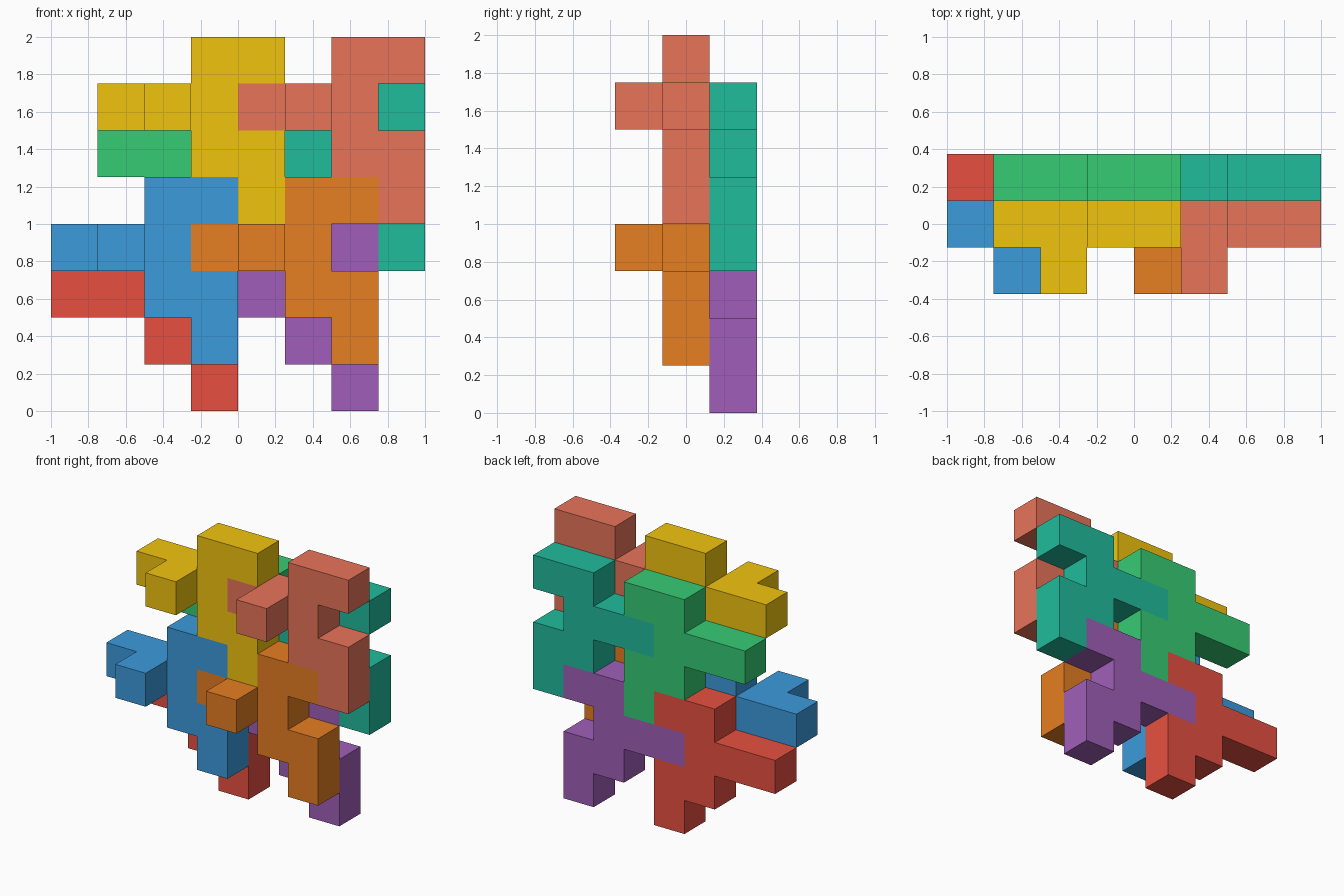
import bpy, bmesh

if "Cube" in bpy.data.objects:
    bpy.data.objects.remove(bpy.data.objects["Cube"])

U = 0.25  # cell size

# One repeating piece: (column, layer, row) cells in the middle layer, plus an optional front knob
BODY = [(2, 3), (3, 3), (0, 2), (1, 2), (2, 2), (2, 1), (3, 1), (3, 0)]
KNOB = (1, -1, 2)

# The six sides of a cell: outward direction and corners
SIDES = [
    ((-1, 0, 0), [(0, 0, 0), (0, 0, 1), (0, 1, 1), (0, 1, 0)]),
    ((1, 0, 0), [(1, 0, 0), (1, 1, 0), (1, 1, 1), (1, 0, 1)]),
    ((0, -1, 0), [(0, 0, 0), (1, 0, 0), (1, 0, 1), (0, 0, 1)]),
    ((0, 1, 0), [(0, 1, 0), (0, 1, 1), (1, 1, 1), (1, 1, 0)]),
    ((0, 0, -1), [(0, 0, 0), (0, 1, 0), (1, 1, 0), (1, 0, 0)]),
    ((0, 0, 1), [(0, 0, 1), (1, 0, 1), (1, 1, 1), (0, 1, 1)]),
]


def srgb(hex_code):
    vals = [int(hex_code[i:i + 2], 16) / 255 for i in (0, 2, 4)]
    return [v / 12.92 if v <= 0.04045 else ((v + 0.055) / 1.055) ** 2.4 for v in vals] + [1.0]


def piece(name, offset, hex_code, knob):
    ox, oy, oz = offset
    cells = {(x, 0, z) for x, z in BODY}
    if knob:
        cells.add(KNOB)
    bm = bmesh.new()
    # Only the outer skin of the joined cells
    for c in sorted(cells):
        for d, corners in SIDES:
            if tuple(a + b for a, b in zip(c, d)) in cells:
                continue
            bm.faces.new([bm.verts.new(((c[0] + ox + p[0] - 4) * U,
                                        (c[1] + oy + p[1] - 1.5) * U,
                                        (c[2] + oz + p[2]) * U)) for p in corners])
    bmesh.ops.remove_doubles(bm, verts=bm.verts[:], dist=1e-4)
    mesh = bpy.data.meshes.new(name)
    bm.to_mesh(mesh)
    bm.free()
    mat = bpy.data.materials.new(name + "_colour")
    mat.diffuse_color = srgb(hex_code)
    mat.use_nodes = True
    mat.node_tree.nodes["Principled BSDF"].inputs["Base Color"].default_value = mat.diffuse_color
    mesh.materials.append(mat)
    obj = bpy.data.objects.new(name, mesh)
    bpy.context.collection.objects.link(obj)


# Front pieces with knobs (middle layer, one row up), back pieces plain
FRONT = {"upper_left": "f1c40f", "upper_right": "e8745a", "lower_left": "3c9bdc", "lower_right": "e67e22"}
BACK = {"upper_left": "36cc74", "upper_right": "20bc9c", "lower_left": "e75040", "lower_right": "a05fb8"}
SPOTS = {"upper_left": (1, 3), "upper_right": (4, 3), "lower_left": (0, 0), "lower_right": (3, 0)}

for spot, (x, z) in SPOTS.items():
    piece("front_piece_" + spot, (x, 1, z + 1), FRONT[spot], True)
    piece("back_piece_" + spot, (x, 2, z), BACK[spot], False)
